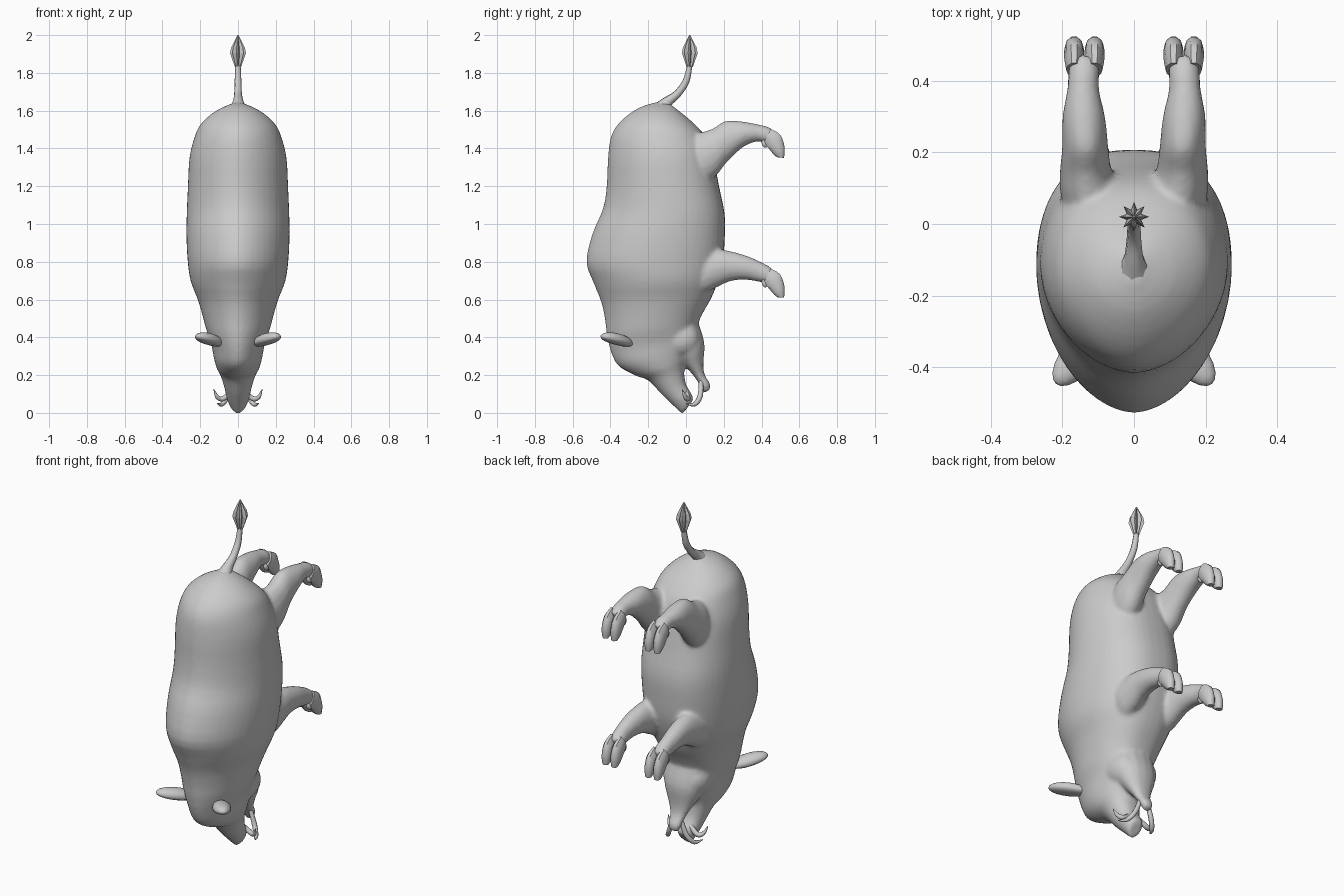
import bpy, bmesh, math
from mathutils import Vector

cube = bpy.data.objects.get("Cube")
if cube:
    bpy.data.objects.remove(cube, do_unlink=True)

grey = bpy.data.materials.new("grey hide")
grey.use_nodes = True
colour = (0.6, 0.6, 0.6, 1)
grey.diffuse_color = colour
grey.node_tree.nodes["Principled BSDF"].inputs["Base Color"].default_value = colour


def finish(name, bm, smooth=True):
    bmesh.ops.recalc_face_normals(bm, faces=bm.faces)
    mesh = bpy.data.meshes.new(name)
    bm.to_mesh(mesh)
    bm.free()
    mesh.materials.append(grey)
    obj = bpy.data.objects.new(name, mesh)
    bpy.context.collection.objects.link(obj)
    if smooth:
        bpy.ops.object.select_all(action='DESELECT')
        obj.select_set(True)
        bpy.context.view_layer.objects.active = obj
        bpy.ops.object.shade_smooth_by_angle(angle=math.radians(50))
    return obj


def spline(rows, steps):
    """Smooth rows of numbers with a Catmull-Rom spline."""
    rows = [Vector(r) for r in rows]
    out = []
    for i in range(len(rows) - 1):
        a, b, c, d = rows[max(i - 1, 0)], rows[i], rows[i + 1], rows[min(i + 2, len(rows) - 1)]
        for k in range(steps):
            t = k / steps
            out.append(b + (c - a) * (t / 2) + (a * 2 - b * 5 + c * 4 - d) * (t * t / 2)
                       + (b * 3 - a - c * 3 + d) * (t ** 3 / 2))
    return out + [rows[-1]]


def skin(name, rings, smooth=True):
    """Join rings of points into a closed tube."""
    bm = bmesh.new()
    loops = [[bm.verts.new(p) for p in ring] for ring in rings]
    n = len(loops[0])
    for r, s in zip(loops, loops[1:]):
        for i in range(n):
            bm.faces.new((r[i], r[(i + 1) % n], s[(i + 1) % n], s[i]))
    bm.faces.new(loops[0])
    bm.faces.new(loops[-1])
    return finish(name, bm, smooth)


def loft(name, sections, sides=16, side=1, dx=0, dz=0, peak=1, belly=1):
    """Sections: upper y, z, lower y, z, centre x, half width."""
    rings = []
    for y0, z0, y1, z1, cx, w in spline(sections, 3):
        ring = []
        for i in range(sides):
            a = math.tau * i / sides
            s = ((1 + math.sin(a)) / 2) ** peak
            c = math.cos(a)
            if math.sin(a) > 0:
                c = math.copysign(abs(c) ** belly, c)
            ring.append((side * (cx + dx + w * c), y0 + (y1 - y0) * s, z0 + (z1 - z0) * s + dz))
        rings.append(ring)
    return skin(name, rings)


def tube(name, path, sides=8, side=1):
    """Path: x, y, z, radius."""
    pts = spline(path, 4)
    rings = []
    for i, p in enumerate(pts):
        d = (pts[min(i + 1, len(pts) - 1)] - pts[max(i - 1, 0)]).to_3d().normalized()
        u = d.cross(Vector((0.9, 0.1, 0.4))).normalized()
        v = d.cross(u)
        ring = []
        for k in range(sides):
            a = math.tau * k / sides
            q = p.to_3d() + (u * math.cos(a) + v * math.sin(a)) * p[3]
            ring.append((side * q.x, q.y, q.z))
        rings.append(ring)
    return skin(name, rings)


def blob(name, centre, size, along=(0, 0, 1), cup=0.0):
    """Ellipsoid with its long z axis turned along a direction."""
    bm = bmesh.new()
    bmesh.ops.create_uvsphere(bm, u_segments=16, v_segments=10, radius=1)
    turn = Vector(along).to_track_quat('Z', 'Y')
    for v in bm.verts:
        x, y, z = v.co
        p = Vector((x * size[0], y * size[1], z * size[2]))
        if y < 0:
            p.y += cup * (1 - x * x - z * z)
        v.co = turn @ p + Vector(centre)
    return finish(name, bm)


# Body, head and snout
body = loft("body", [
    (-.16, 1.645, -.09, 1.64, 0, .02), (-.25, 1.615, -.02, 1.585, 0, .115),
    (-.34, 1.55, .06, 1.515, 0, .195), (-.395, 1.47, .11, 1.45, 0, .23),
    (-.413, 1.35, .145, 1.35, 0, .257), (-.42, 1.2, .175, 1.2, 0, .265),
    (-.44, 1.08, .205, 1.05, 0, .271), (-.495, .95, .205, .92, 0, .273),
    (-.528, .8, .195, .8, 0, .266), (-.49, .69, .17, .7, 0, .25),
    (-.45, .59, .135, .61, 0, .213), (-.43, .5, .09, .53, 0, .188),
    (-.42, .42, .06, .46, 0, .168), (-.4, .33, .06, .4, 0, .142),
    (-.36, .25, .03, .33, 0, .128), (-.27, .198, .0, .27, 0, .112),
    (-.2, .172, -.01, .22, 0, .092), (-.13, .098, .0, .15, 0, .07),
    (-.07, .04, .03, .1, 0, .058), (-.02, -.008, .04, .07, 0, .038)],
    sides=48, peak=.9, belly=.8)
fused = [body]

# Lower jaw
fused.append(loft("lower_jaw", [
    (-.1, .36, .065, .48, 0, .13), (-.06, .29, .098, .37, 0, .112),
    (.0, .24, .092, .26, 0, .073), (.045, .19, .1, .2, 0, .048),
    (.075, .14, .13, .15, 0, .038), (.095, .105, .125, .12, 0, .024)], belly=.85))

# Legs: profile of the hind and the front pair
hind = [(-.08, 1.43, .0, 1.15, .1, .07), (.06, 1.48, .1, 1.21, .125, .08),
        (.14, 1.505, .165, 1.26, .135, .072), (.21, 1.547, .215, 1.325, .136, .065),
        (.3, 1.543, .3, 1.405, .14, .06), (.38, 1.528, .37, 1.435, .142, .045),
        (.44, 1.513, .41, 1.43, .14, .044), (.475, 1.485, .435, 1.42, .14, .04)]
front = [(-.05, .86, .0, .62, .09, .07), (.08, .86, .09, .63, .12, .08),
         (.16, .865, .155, .66, .13, .07), (.23, .858, .23, .695, .135, .06),
         (.32, .833, .31, .705, .14, .052), (.39, .803, .375, .695, .142, .044),
         (.445, .773, .41, .688, .14, .044), (.475, .745, .435, .68, .14, .04)]
toe = [(.45, 1.505, .41, 1.43, 0, .022), (.5, 1.475, .43, 1.405, 0, .028),
       (.523, 1.41, .465, 1.365, 0, .026), (.52, 1.35, .485, 1.352, 0, .018)]

for label, side in (("left", 1), ("right", -1)):
    for pair, profile, drop in (("hind", hind, 0), ("front", front, -.74)):
        fused.append(loft(f"{label}_{pair}_leg", profile, side=side))
        for part, dx in (("inner", .11), ("outer", .167)):
            loft(f"{label}_{pair}_{part}_toe", toe, sides=10, side=side, dx=dx, dz=drop)
            blob(f"{label}_{pair}_{part}_dewclaw", (side * dx, .415, 1.425 + drop),
                 (.013, .013, .022), (0, .4, -1))

    # Broad cheek
    fused.append(blob(f"{label}_cheek", (side * .075, -.03, .39), (.065, .1, .09)))

    # Thick cupped ear
    blob(f"{label}_ear", (side * .15, -.365, .385), (.05, .036, .108),
         (side * .6, -.72, .2), .012)

    # Upper and lower tusks
    tube(f"{label}_lower_tusk", [(.025, .08, .17, .012), (.055, .075, .09, .014),
         (.085, .045, .045, .012), (.11, .0, .05, .002)], side=side)
    tube(f"{label}_upper_tusk", [(.03, .0, .11, .014), (.08, .01, .075, .014),
         (.11, -.005, .085, .011), (.128, -.02, .125, .002)], side=side)

# Fuse the hide into one soft surface
bpy.ops.object.select_all(action='DESELECT')
for obj in fused:
    obj.select_set(True)
bpy.context.view_layer.objects.active = body
bpy.ops.object.join()
remesh = body.modifiers.new("fuse", 'REMESH')
remesh.mode = 'VOXEL'
remesh.voxel_size = .011
remesh.use_smooth_shade = True
soften = body.modifiers.new("soften", 'SMOOTH')
soften.factor = .5
soften.iterations = 6
for name in [m.name for m in body.modifiers]:
    bpy.ops.object.modifier_apply(modifier=name)

# Tail with a flared root
tube("tail", [(0, -.125, 1.61, .05), (0, -.1, 1.645, .03), (0, -.045, 1.69, .021),
              (0, .0, 1.755, .018), (0, .02, 1.84, .014)])

# Star-shaped tuft of faceted hair
tuft = []
for z, ridge, groove in ((1.83, .016, .01), (1.905, .042, .022),
                         (1.935, .036, .019), (2, .003, .002)):
    ring = []
    for i in range(16):
        r, a = (groove if i % 2 else ridge), math.tau * i / 16
        ring.append((r * math.cos(a), .02 + r * math.sin(a), z))
    tuft.append(ring)
skin("tail_tuft", tuft, smooth=False)
